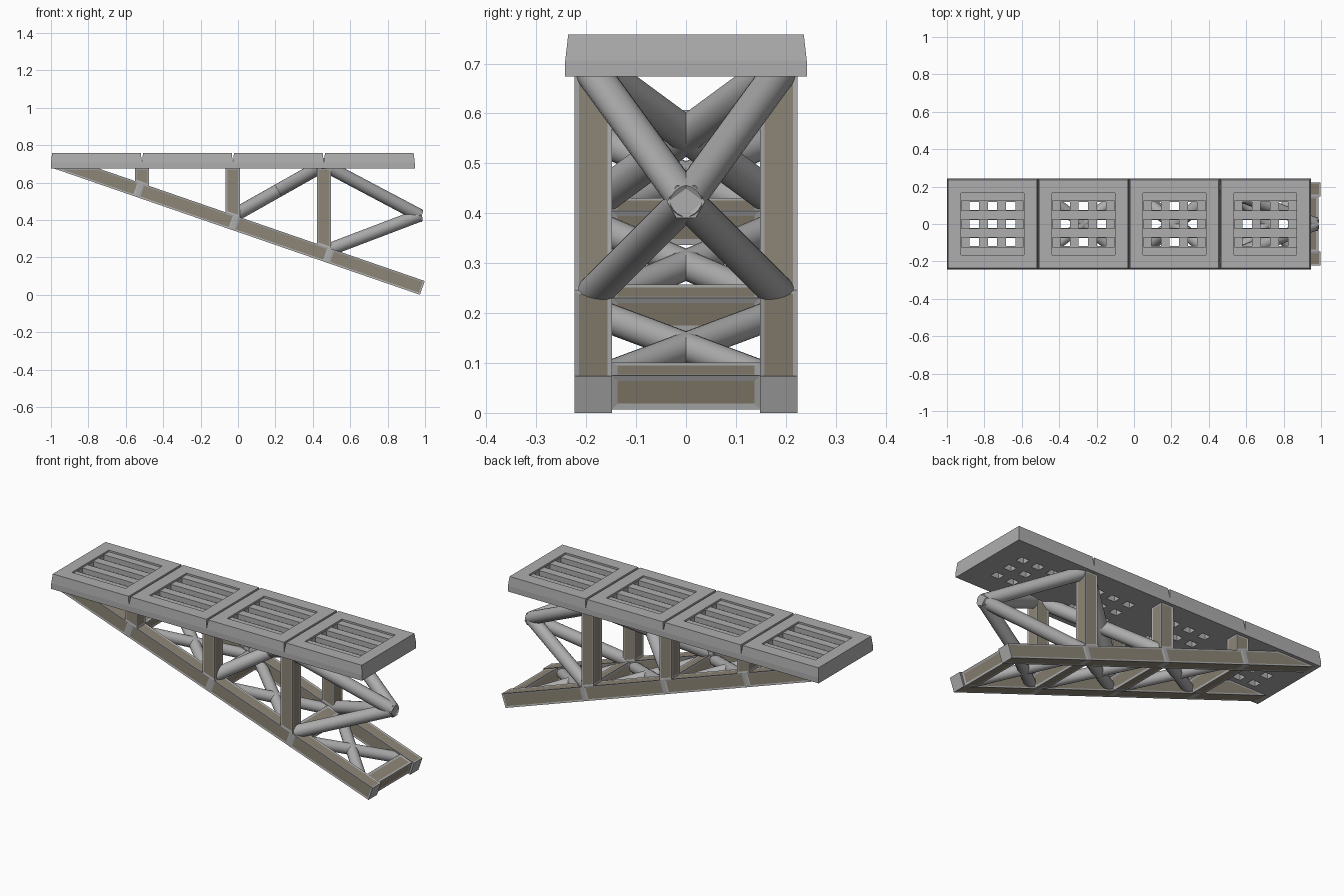
import bpy, bmesh, math
from mathutils import Vector

if "Cube" in bpy.data.objects:
    bpy.data.objects.remove(bpy.data.objects["Cube"])


def material(name, rgb):
    m = bpy.data.materials.new(name)
    m.diffuse_color = (*rgb, 1)
    m.use_nodes = True
    m.node_tree.nodes["Principled BSDF"].inputs["Base Color"].default_value = m.diffuse_color
    return m


GREY = material("light_grey_metal", (0.42, 0.42, 0.42))
BROWN = material("brown_panel", (0.27, 0.235, 0.18))


def finish(name, bm):
    bmesh.ops.recalc_face_normals(bm, faces=bm.faces)
    me = bpy.data.meshes.new(name)
    bm.to_mesh(me)
    bm.free()
    me.materials.append(GREY)
    me.materials.append(BROWN)
    ob = bpy.data.objects.new(name, me)
    bpy.context.collection.objects.link(ob)
    return ob


def prism(name, quad, y0, y1, skip=None, rim=0.009):
    """Extrude an xz quad along y; inset brown panels on faces not facing 'skip'."""
    bm = bmesh.new()
    a = [bm.verts.new((x, y0, z)) for x, z in quad]
    b = [bm.verts.new((x, y1, z)) for x, z in quad]
    bm.faces.new(a)
    bm.faces.new(b[::-1])
    for i in range(4):
        j = (i + 1) % 4
        bm.faces.new((a[i], b[i], b[j], a[j]))
    bmesh.ops.recalc_face_normals(bm, faces=bm.faces)
    bm.normal_update()
    if skip:
        faces = [f for f in bm.faces if all(abs(f.normal.dot(s)) < 0.98 for s in skip)]
        r = bmesh.ops.inset_individual(bm, faces=faces, thickness=rim, depth=-0.002,
                                       use_even_offset=True)
        for f in faces:
            f.material_index = 1
        for f in r["faces"]:
            f.material_index = 0
    return finish(name, bm)


def tube(name, p0, p1, r):
    p0, p1 = Vector(p0), Vector(p1)
    d = p1 - p0
    bpy.ops.mesh.primitive_cylinder_add(vertices=20, radius=r, depth=d.length,
                                        location=(p0 + p1) / 2,
                                        rotation=d.to_track_quat('Z', 'Y').to_euler())
    ob = bpy.context.object
    ob.name = name
    ob.data.materials.append(GREY)
    bpy.ops.object.shade_smooth_by_angle(angle=math.radians(40))


# Sloping frame coordinates: s runs up the slope, t is height across the beam
ANG = math.atan(0.345)
C, S = math.cos(ANG), math.sin(ANG)
T = 0.078
U, N = Vector((-C, 0, S)), Vector((S, 0, C))


def P(s, t):
    return (0.973 - s * C + t * S, s * S + t * C)


def top_z(x):
    return P(0, T)[1] + (P(0, T)[0] - x) * 0.345


JOINTS = [0.53, 1.064, 1.604]
G = 0.011
DECK_Z = 0.676

# Sloping chords and their vertical posts, both sides
for side, sg in (("front", -1), ("back", 1)):
    y0, y1 = sg * 0.148, sg * 0.223
    starts = [0.0] + [j + G for j in JOINTS]
    ends = [j - G for j in JOINTS]
    for i in range(3):
        q = [P(starts[i], 0), P(ends[i], 0), P(ends[i], T), P(starts[i], T)]
        prism(f"{side}_chord_{i + 1}", q, y0, y1, skip=[U])
    sb = DECK_Z / S
    st = (DECK_Z - T * C) / S
    q = [P(starts[3], 0), P(sb, 0), P(st, T), P(starts[3], T)]
    prism(f"{side}_chord_4", q, y0, y1, skip=[U, Vector((0, 0, 1))])
    for i, j in enumerate(JOINTS):
        q = [P(j - G, 0), P(j + G, 0), P(j + G, T), P(j - G, T)]
        prism(f"{side}_chord_joint_{i + 1}", q, y0, y1)
    for i, x in enumerate((-0.513, -0.028, 0.46)):
        xa, xb = x - 0.038, x + 0.038
        q = [(xa, top_z(xa)), (xb, top_z(xb)), (xb, DECK_Z), (xa, DECK_Z)]
        prism(f"{side}_post_{i + 1}", q, y0, y1, skip=[N, Vector((0, 0, 1))])

# Cross beams joining the two chords
for i, s in enumerate([0.052] + JOINTS):
    q = [P(s - 0.04, 0.003), P(s + 0.04, 0.003), P(s + 0.04, T - 0.003), P(s - 0.04, T - 0.003)]
    prism(f"cross_beam_{i + 1}", q, -0.149, 0.149, skip=[Vector((0, 1, 0))], rim=0.012)

# Crossed tubes in the sloping bays
bays = [0.052] + JOINTS
for i in range(3):
    (xa, za), (xb, zb) = P(bays[i] + 0.05, T / 2), P(bays[i + 1] - 0.05, T / 2)
    for k in (-1, 1):
        tube(f"floor_brace_{i + 1}", (xa, k * 0.165, za), (xb, -k * 0.165, zb), 0.03)

# Crossed tubes between the middle posts, and the four nose tubes
for k in (-1, 1):
    tube("upright_brace", (-0.02, k * 0.18, 0.425), (0.45, -k * 0.18, 0.69), 0.036)
    tube("nose_upper_tube", (0.45, k * 0.2, 0.70), (0.97, 0, 0.425), 0.035)
    tube("nose_lower_tube", (0.47, k * 0.19, 0.235), (0.97, 0, 0.425), 0.035)

# Vertical cap where the nose tubes meet
bpy.ops.mesh.primitive_cylinder_add(vertices=6, radius=0.038, depth=0.04,
                                    location=(0.963, 0, 0.423), rotation=(0, math.pi / 2, 0))
cap = bpy.context.object
cap.name = "nose_cap"
cap.data.materials.append(GREY)


# Deck panel: tapered slab with a tray, slots and through holes
def boxes(name, items):
    bm = bmesh.new()
    for (cx, cy, hx, hy, z0, z1) in items:
        vs = bmesh.ops.create_cube(bm, size=2)["verts"]
        for v in vs:
            v.co = (cx + v.co.x * hx, cy + v.co.y * hy, z0 if v.co.z < 0 else z1)
    return finish(name, bm)


L, W, TOP = 0.4863 / 2, 0.242, 0.758
bm = bmesh.new()
rings = []
for z, d in ((0.674, 0), (0.706, 0), (TOP, 0.006)):
    rings.append([bm.verts.new((sx * (L - d), sy * (W - d), z))
                  for sx, sy in ((-1, -1), (1, -1), (1, 1), (-1, 1))])
for lo, hi in zip(rings, rings[1:]):
    for i in range(4):
        j = (i + 1) % 4
        bm.faces.new((lo[i], lo[j], hi[j], hi[i]))
bm.faces.new(rings[0][::-1])
bm.faces.new(rings[-1])
panel = finish("deck_panel_1", bm)

rows, cols = (-0.097, 0, 0.097), (-0.097, 0, 0.097)
cutters = [
    boxes("tray_cutter", [(0, 0, 0.168, 0.165, 0.748, 0.9)]),
    boxes("slot_cutter", [(0, y, 0.166, 0.025, 0.72, 0.9) for y in rows]),
    boxes("hole_cutter", [(x, y, 0.025, 0.021, 0.5, 0.9) for x in cols for y in rows]),
]
bpy.context.view_layer.objects.active = panel
for c in cutters:
    m = panel.modifiers.new("cut", 'BOOLEAN')
    m.operation, m.solver, m.object = 'DIFFERENCE', 'EXACT', c
    bpy.ops.object.modifier_apply(modifier=m.name)
for c in cutters:
    bpy.data.objects.remove(c)

# Repeat the panel along the deck
panel.location.x = -1 + L
for i in range(1, 4):
    p = panel.copy()
    p.name = f"deck_panel_{i + 1}"
    p.location.x = -1 + L + i * 2 * L
    bpy.context.collection.objects.link(p)
